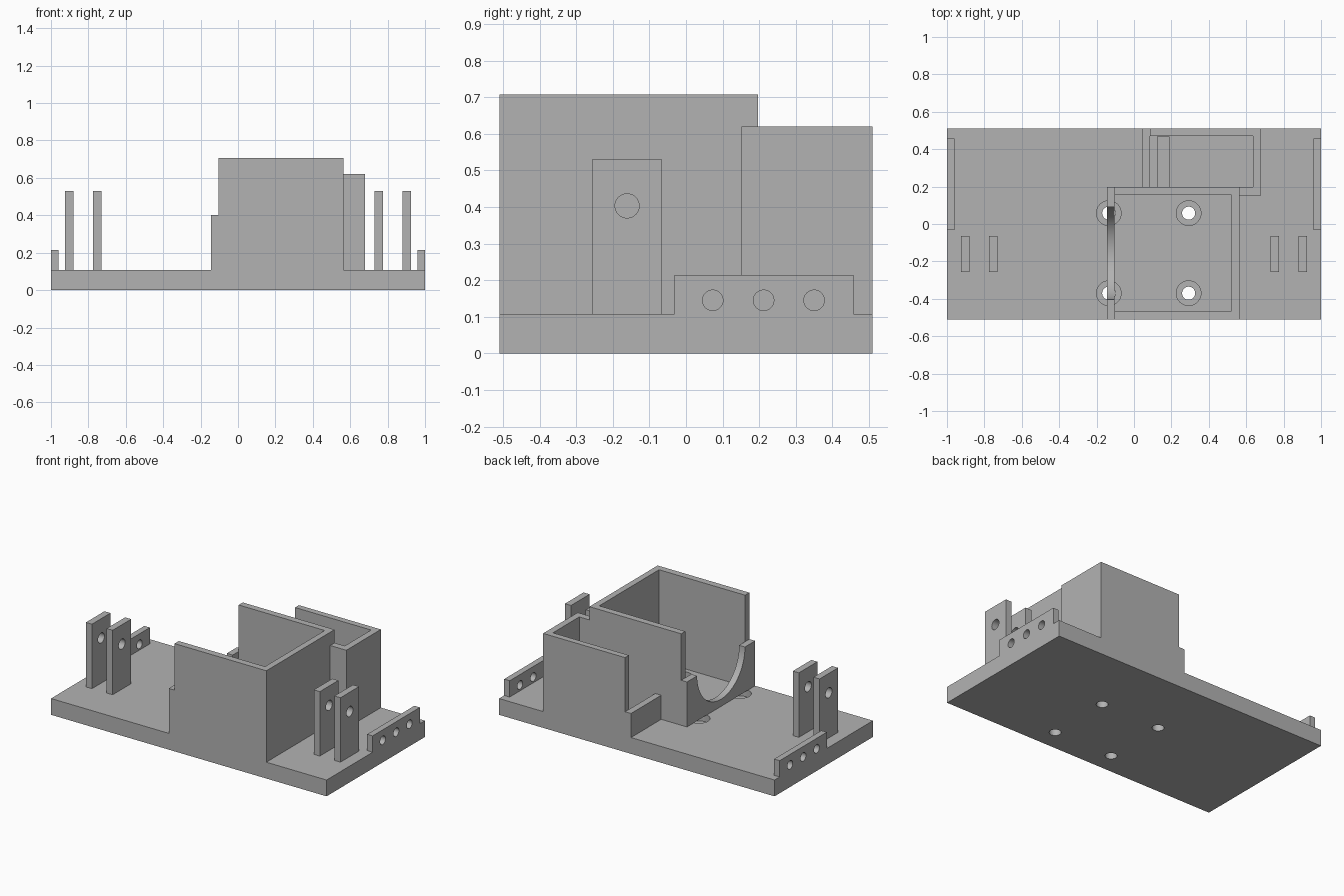
import bpy, bmesh, math
from mathutils import Matrix, Vector

if "Cube" in bpy.data.objects:
    bpy.data.objects.remove(bpy.data.objects["Cube"])

grey = bpy.data.materials.new("plain grey")
grey.diffuse_color = (0.45, 0.45, 0.45, 1)
grey.use_nodes = True
grey.node_tree.nodes["Principled BSDF"].inputs["Base Color"].default_value = grey.diffuse_color
BASE = 0.107  # top of the base plate


def finish(name, bm):
    bmesh.ops.recalc_face_normals(bm, faces=bm.faces)
    mesh = bpy.data.meshes.new(name)
    bm.to_mesh(mesh)
    bm.free()
    mesh.materials.append(grey)
    ob = bpy.data.objects.new(name, mesh)
    bpy.context.collection.objects.link(ob)
    return ob


def box(name, x, y, z):
    bm = bmesh.new()
    size = Vector((x[1] - x[0], y[1] - y[0], z[1] - z[0]))
    mid = Vector((sum(x), sum(y), sum(z))) / 2
    bmesh.ops.create_cube(bm, size=1, matrix=Matrix.Translation(mid) @ Matrix.Diagonal(size).to_4x4())
    return finish(name, bm)


def rod(name, centre, radius, length, axis, segments=40):
    bm = bmesh.new()
    turn = Matrix.Rotation(math.pi / 2, 4, 'Y') if axis == 'X' else Matrix()
    bmesh.ops.create_cone(bm, cap_ends=True, segments=segments, radius1=radius, radius2=radius,
                          depth=length, matrix=Matrix.Translation(centre) @ turn)
    return finish(name, bm)


def prism(name, outline, z0, z1):
    """Upright wall from a plan outline."""
    bm = bmesh.new()
    face = bm.faces.new([bm.verts.new((x, y, z0)) for x, y in outline])
    top = bmesh.ops.extrude_face_region(bm, geom=[face])["geom"]
    bmesh.ops.translate(bm, verts=[v for v in top if isinstance(v, bmesh.types.BMVert)], vec=(0, 0, z1 - z0))
    return finish(name, bm)


def cut(ob, cutters):
    """Subtract each cutter, then smooth the round walls."""
    bpy.context.view_layer.objects.active = ob
    for c in cutters:
        m = ob.modifiers.new("cut", 'BOOLEAN')
        m.operation, m.solver, m.object = 'DIFFERENCE', 'EXACT', c
        bpy.ops.object.modifier_apply(modifier=m.name)
        bpy.data.objects.remove(c)
    bpy.ops.object.select_all(action='DESELECT')
    ob.select_set(True)
    bpy.ops.object.shade_smooth_by_angle(angle=math.radians(30))


# Base plate with four counterbored screw holes and a shallow floor slot
base = box("base_plate", (-1, 1), (-0.51, 0.51), (0, BASE))
cutters = [box("slot_cutter", (0.125, 0.187), (0.197, 0.468), (0.06, 0.2))]
for x in (-0.135, 0.292):
    for y in (-0.37, 0.058):
        cutters.append(rod("bore_cutter", (x, y, 0.11), 0.066, 0.10, 'Z'))
        cutters.append(rod("hole_cutter", (x, y, 0.05), 0.035, 0.4, 'Z'))
cut(base, cutters)

# Large compartment: three tall walls open towards the cradle
prism("large_compartment_walls",
      [(-0.103, -0.51), (0.563, -0.51), (0.563, 0.197), (-0.103, 0.197),
       (-0.103, 0.154), (0.522, 0.154), (0.522, -0.466), (-0.103, -0.466)], BASE, 0.707)

# Half-round cradle wall closing the open side
cradle = box("cradle_wall", (-0.145, -0.103), (-0.51, 0.197), (BASE, 0.402))
cut(cradle, [rod("cradle_cutter", (-0.124, -0.156, 0.402), 0.248, 0.3, 'X', 96)])

# Small compartment: front return, side and back walls
prism("small_compartment_walls",
      [(0.563, 0.152), (0.68, 0.152), (0.68, 0.51), (0.085, 0.51), (0.085, 0.47),
       (0.637, 0.47), (0.637, 0.197), (0.563, 0.197)], BASE, 0.62)
box("low_divider", (0.042, 0.085), (0.197, 0.51), (BASE, 0.265))

# Paired lugs and drilled end plates on both ends
for side, s in (("left", -1), ("right", 1)):
    for place, mid in (("inner", 0.752), ("outer", 0.902)):
        x = s * mid
        lug = box(f"{side}_{place}_lug", (x - 0.022, x + 0.022), (-0.257, -0.065), (BASE, 0.53))
        cut(lug, [rod("lug_cutter", (x, -0.161, 0.403), 0.033, 0.2, 'X')])
    x = s * 0.98
    plate = box(f"{side}_end_plate", (x - 0.02, x + 0.02), (-0.032, 0.457), (BASE, 0.214))
    cut(plate, [rod("plate_cutter", (x, y, 0.145), 0.028, 0.2, 'X') for y in (0.073, 0.212, 0.35)])
